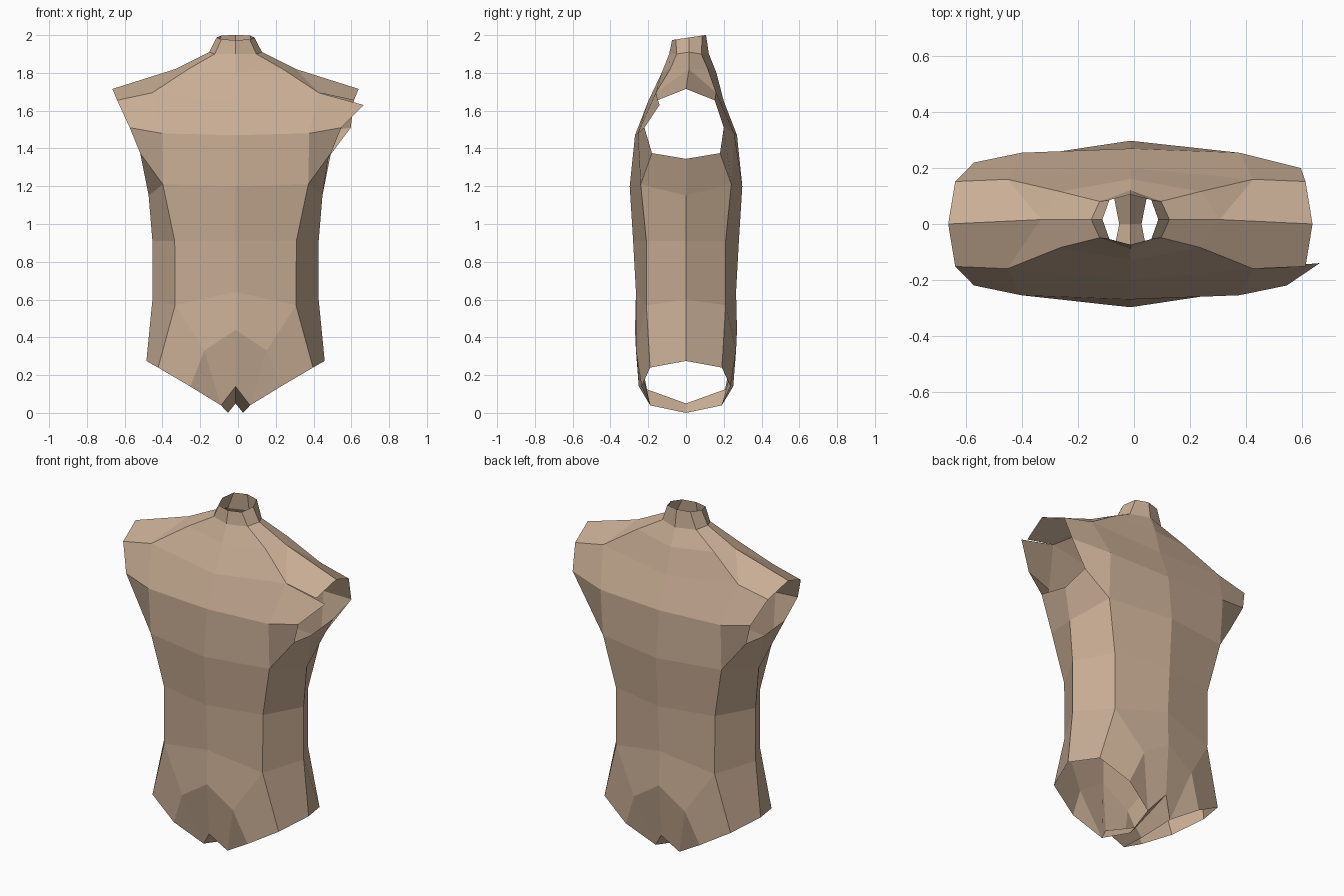
import bpy, bmesh
from mathutils import Vector

if "Cube" in bpy.data.objects:
    bpy.data.objects.remove(bpy.data.objects["Cube"])

# One quarter of the torso (front, +x side), grouped by ring from neck to crotch
P = {
    # neck opening, neck base, shoulder line
    'n0': (0, -.09, 1.985), 'n1': (.075, -.07, 1.985), 'n2': (.10, 0, 1.985),
    'b0': (0, -.105, 1.9), 'b1': (.11, -.065, 1.9), 'b2': (.14, 0, 1.91),
    's0': (0, -.145, 1.8), 's1': (.25, -.10, 1.82), 's2': (.32, 0, 1.82),
    # chest
    'c0': (0, -.20, 1.65), 'c1': (.44, -.16, 1.695),
    'd0': (0, -.27, 1.47), 'd1': (.39, -.255, 1.48),
    # arm opening
    'a0': (.652, 0, 1.715), 'a1': (.627, -.152, 1.655), 'a2': (.56, -.22, 1.51),
    'a3': (.505, -.18, 1.375), 'a4': (.49, 0, 1.345),
    # ribs, waist, hips
    'e0': (0, -.298, 1.2), 'e1': (.385, -.24, 1.21), 'e2': (.46, 0, 1.15),
    'f0': (0, -.28, .91), 'f1': (.322, -.21, .91), 'f2': (.44, 0, .91),
    'g0': (0, -.265, .64), 'g1': (.32, -.21, .57), 'g2': (.44, 0, .6),
    'h0': (0, -.27, .44), 'h1': (.165, -.265, .33),
    # leg opening and crotch
    'l0': (.472, 0, .275), 'l1': (.41, -.19, .24), 'l2': (.24, -.235, .14),
    'l3': (.077, -.19, .04), 'l4': (.04, 0, 0),
    'k0': (0, -.25, .14), 'k1': (0, 0, .05),
}
FACES = [f.split() for f in (
    'n0 b0 b1 n1', 'n1 b1 b2 n2', 'b0 s0 s1 b1', 'b1 s1 s2 b2',
    's0 c0 c1 s1', 's1 c1 s2', 's2 c1 a1 a0',
    'c0 d0 d1 c1', 'c1 d1 a2 a1',
    'd0 e0 e1 d1', 'd1 e1 a3 a2', 'e1 e2 a4 a3',
    'e0 f0 f1 e1', 'e1 f1 f2 e2', 'f0 g0 g1 f1', 'f1 g1 g2 f2',
    'g0 h0 h1 g1', 'g1 h1 l2 l1', 'g1 l1 l0 g2',
    'h0 k0 l3 h1', 'h1 l3 l2', 'k0 k1 l4 l3')]
CENTRE_X = -.013


def place(name, sx, sy, face):
    x, y, z = P[name]
    # torn seam at the front of one arm opening, and a pulled-out point behind it
    if sx > 0 and sy > 0 and name == 'a1' and 'a2' in face:
        x, y, z = .678, -.14, 1.63
    if sx > 0 and sy < 0 and name == 'a2':
        x, y = .61, -.20
    y *= sy
    if z > 1.75:
        y += .016            # neck leans back
    if z > 1.95:
        z += .15 * y         # tilted neck opening
    return Vector((x * sx + CENTRE_X, y, z))


# Mirror the quarter into all four corners and weld
bm = bmesh.new()
for sx in (1, -1):
    for sy in (1, -1):
        for f in FACES:
            vs = [bm.verts.new(place(n, sx, sy, f)) for n in f]
            bm.faces.new(vs if sx * sy > 0 else vs[::-1])
bmesh.ops.remove_doubles(bm, verts=bm.verts, dist=.001)
mesh = bpy.data.meshes.new("torso")
bm.to_mesh(mesh)
bm.free()
torso = bpy.data.objects.new("torso", mesh)
bpy.context.collection.objects.link(torso)

# Tan material
mat = bpy.data.materials.new("tan")
mat.diffuse_color = (.58, .42, .30, 1)
mat.use_nodes = True
mat.node_tree.nodes["Principled BSDF"].inputs["Base Color"].default_value = mat.diffuse_color
mesh.materials.append(mat)
